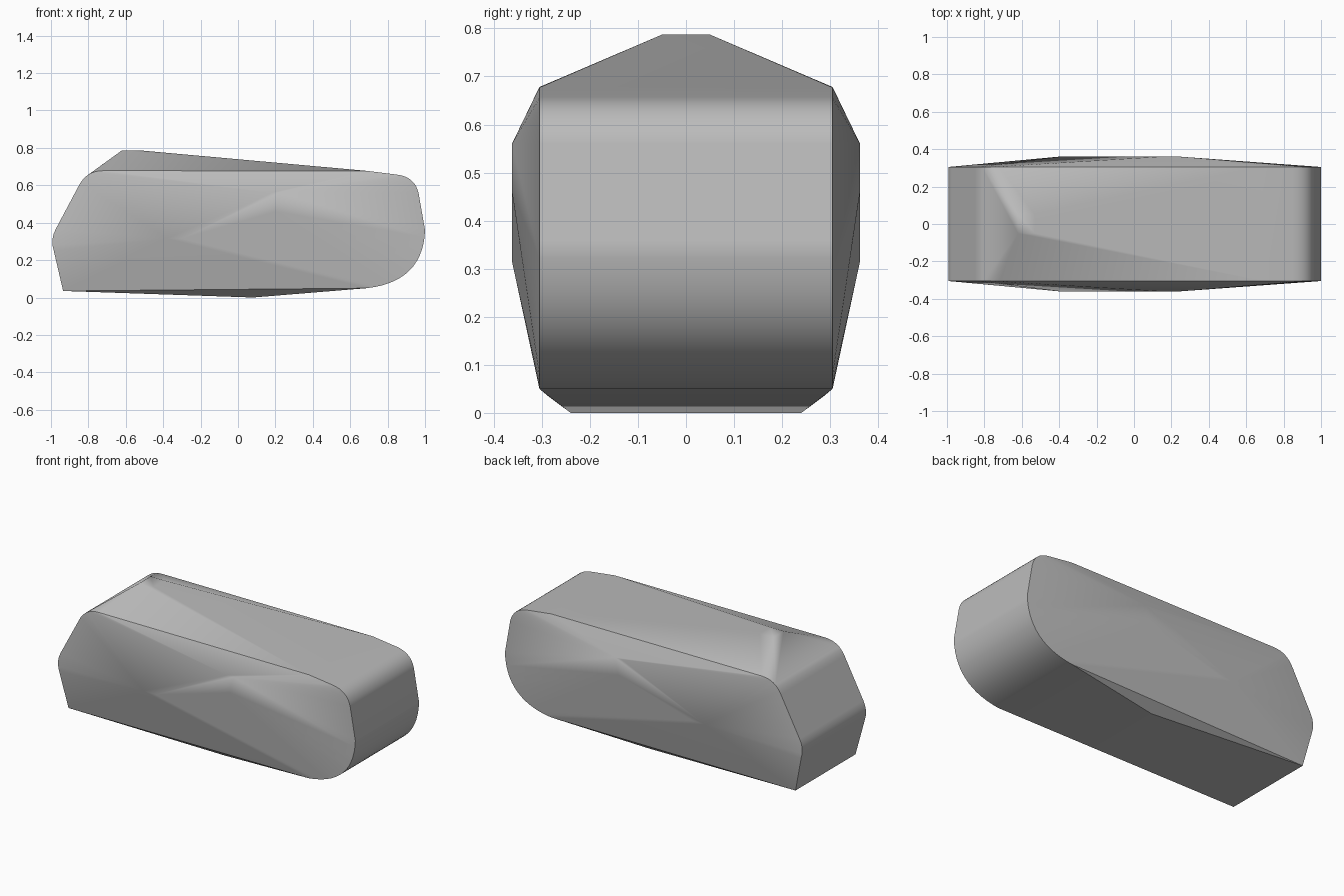
import bpy, bmesh, math
from mathutils import Vector

cube = bpy.data.objects.get("Cube")
if cube:
    bpy.data.objects.remove(cube, do_unlink=True)

# Single plain grey
grey = bpy.data.materials.new("grey")
grey.use_nodes = True
colour = (0.5, 0.5, 0.5, 1)
grey.diffuse_color = colour
grey.node_tree.nodes["Principled BSDF"].inputs["Base Color"].default_value = colour


def rounded(start, corner, end, steps):
    """Points of a curve that rounds off one corner of the outline."""
    a, b, c = Vector(start), Vector(corner), Vector(end)
    ts = [i / steps for i in range(steps + 1)]
    return [a * (1 - t) ** 2 + b * 2 * t * (1 - t) + c * t * t for t in ts]


# Side outline in x, z
outline = (
    rounded((-0.985, 0.25), (-1.005, 0.31), (-0.975, 0.365), 4)
    + rounded((-0.85, 0.6), (-0.81, 0.678), (-0.72, 0.678), 8)
    + [Vector((0.69, 0.677))]
    + rounded((0.85, 0.657), (0.945, 0.645), (0.965, 0.56), 8)
    + rounded((1.0, 0.36), (0.99, 0.085), (0.69, 0.05), 14)
)

points = []
for side in (-1, 1):
    points += [(p.x, side * 0.305, p.y) for p in outline]
    # Bottom rear corner and bottom ridge
    points += [(-0.935, side * 0.287, 0.035), (0.08, side * 0.24, 0)]
    # Raised crown on the top
    points += [(x, side * 0.05, 0.787) for x in (-0.62, -0.53)]
    # Flat crest on the side
    points += [(x, side * 0.362, z) for x, z in
               ((-0.38, 0.315), (-0.3, 0.315), (0.2, 0.46), (0.22, 0.56), (0.18, 0.56))]

# Faceted body wrapped around the points
bm = bmesh.new()
for p in points:
    bm.verts.new(p)
hull = bmesh.ops.convex_hull(bm, input=bm.verts)
loose = [v for v in bm.verts if not v.link_faces]
bmesh.ops.delete(bm, geom=loose, context='VERTS')
bmesh.ops.dissolve_limit(bm, angle_limit=math.radians(0.5), verts=bm.verts, edges=bm.edges)
bmesh.ops.recalc_face_normals(bm, faces=bm.faces)
mesh = bpy.data.meshes.new("body")
bm.to_mesh(mesh)
bm.free()
mesh.materials.append(grey)
body = bpy.data.objects.new("body", mesh)
bpy.context.collection.objects.link(body)

# Smooth rounded ends, crisp outline, nearly flat large facets
bpy.ops.object.select_all(action='DESELECT')
body.select_set(True)
bpy.context.view_layer.objects.active = body
bpy.ops.object.shade_smooth_by_angle(angle=math.radians(30))
weighted = body.modifiers.new("flat_facets", 'WEIGHTED_NORMAL')
weighted.keep_sharp = True
weighted.weight = 90
